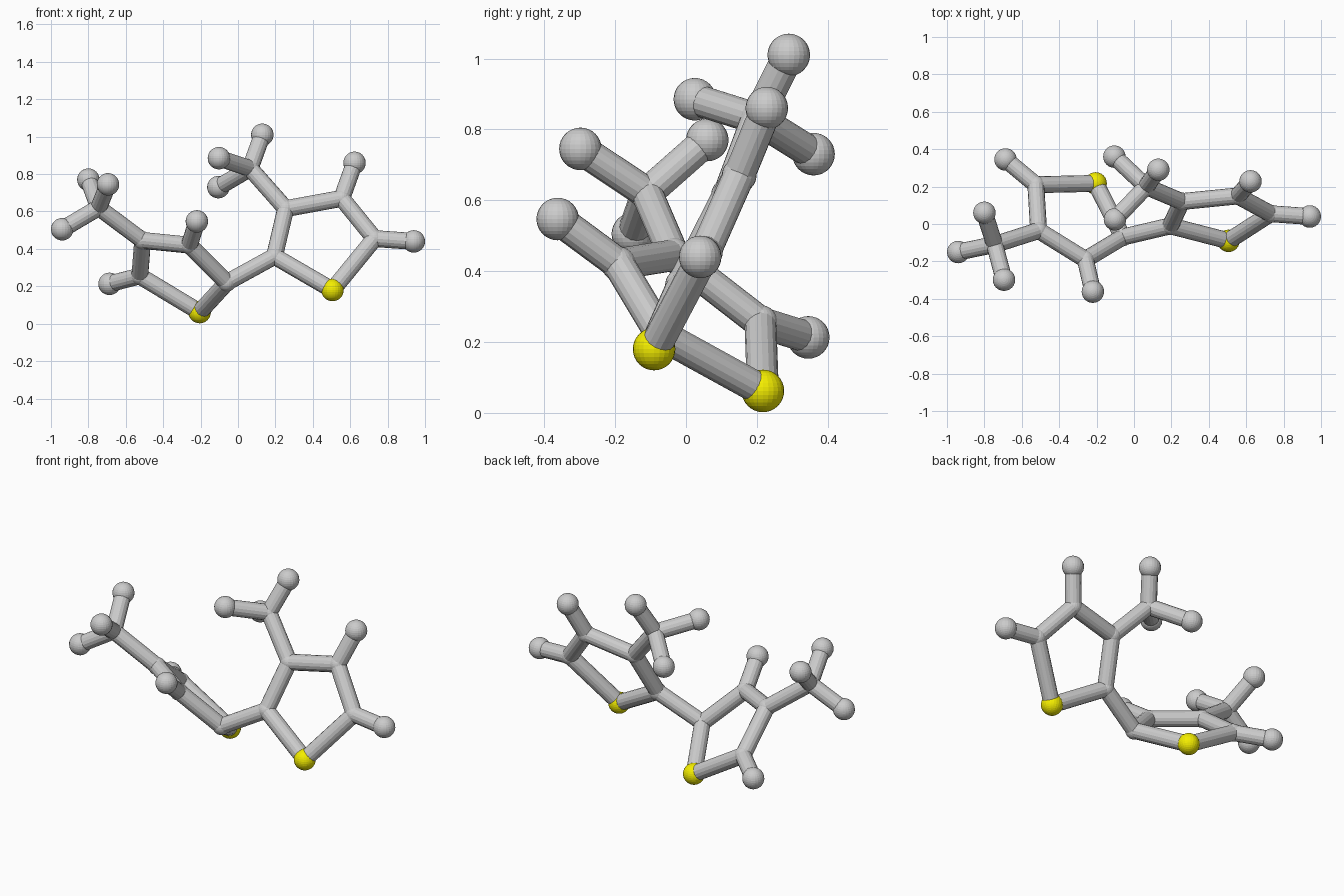
import bpy, bmesh
from mathutils import Vector, Matrix

if "Cube" in bpy.data.objects:
    bpy.data.objects.remove(bpy.data.objects["Cube"])

ATOM_R, JOINT_R, BOND_R = 0.06, 0.049, 0.045

# Atom positions: a = right ring, b = left ring
atoms = {
    "sulfur_a": (0.505, -0.09, 0.18), "c2_a": (0.195, -0.01, 0.36),
    "c3_a": (0.255, 0.12, 0.615), "c4_a": (0.555, 0.15, 0.67),
    "c5_a": (0.73, 0.055, 0.455), "h4_a": (0.623, 0.228, 0.86),
    "h5_a": (0.94, 0.04, 0.44), "methyl_a": (0.065, 0.20, 0.83),
    "h6_a": (0.13, 0.29, 1.01), "h7_a": (-0.102, 0.025, 0.885),
    "h8_a": (-0.105, 0.36, 0.73),
    "sulfur_b": (-0.205, 0.217, 0.062), "c2_b": (-0.06, -0.07, 0.22),
    "c3_b": (-0.26, -0.19, 0.42), "c4_b": (-0.51, -0.035, 0.445),
    "c5_b": (-0.525, 0.21, 0.255), "h3_b": (-0.22, -0.362, 0.547),
    "h5_b": (-0.687, 0.345, 0.213), "methyl_b": (-0.745, -0.11, 0.62),
    "h6_b": (-0.94, -0.15, 0.505), "h7_b": (-0.80, 0.06, 0.77),
    "h8_b": (-0.695, -0.298, 0.745),
}

# Bonds, written as chains of atoms
chains = [
    "sulfur_a c2_a c3_a c4_a c5_a sulfur_a", "c4_a h4_a", "c5_a h5_a",
    "c3_a methyl_a h6_a", "h7_a methyl_a h8_a", "c2_a c2_b",
    "sulfur_b c2_b c3_b c4_b c5_b sulfur_b", "c3_b h3_b", "c5_b h5_b",
    "c4_b methyl_b h6_b", "h7_b methyl_b h8_b",
]

yellow = bpy.data.materials.new("yellow")
yellow.diffuse_color = (0.9, 0.85, 0.0, 1)
yellow.use_nodes = True
yellow.node_tree.nodes["Principled BSDF"].inputs["Base Color"].default_value = yellow.diffuse_color


def add_object(name, bm, mat=None):
    mesh = bpy.data.meshes.new(name)
    bm.to_mesh(mesh)
    bm.free()
    if mat:
        mesh.materials.append(mat)
    bpy.context.collection.objects.link(bpy.data.objects.new(name, mesh))


# Balls: full size at the ends and sulfurs, smaller at carbon joints
for name, pos in atoms.items():
    sulfur = name.startswith("sulfur")
    r = ATOM_R if sulfur or name[0] == "h" else JOINT_R
    bm = bmesh.new()
    bmesh.ops.create_uvsphere(bm, u_segments=24, v_segments=16, radius=r,
                              matrix=Matrix.Translation(pos))
    add_object(name + "_atom", bm, yellow if sulfur else None)

# Rods between the balls
for chain in chains:
    names = chain.split()
    for a, b in zip(names, names[1:]):
        p, q = Vector(atoms[a]), Vector(atoms[b])
        d = q - p
        m = Matrix.Translation((p + q) / 2) @ d.to_track_quat('Z', 'Y').to_matrix().to_4x4()
        bm = bmesh.new()
        bmesh.ops.create_cone(bm, cap_ends=True, segments=16, radius1=BOND_R,
                              radius2=BOND_R, depth=d.length, matrix=m)
        add_object(f"bond_{a}_{b}", bm)
